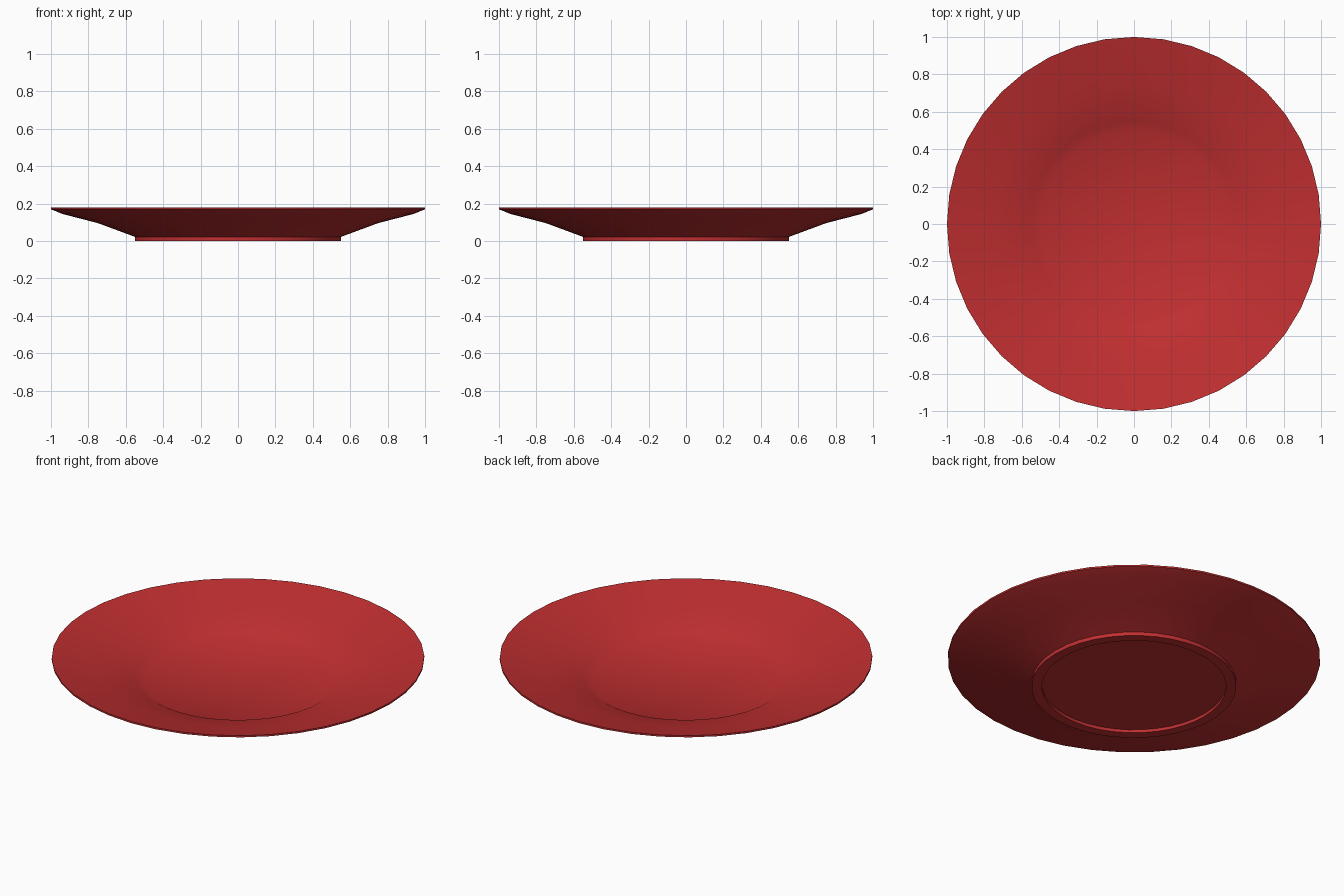
import bpy, bmesh, math

if "Cube" in bpy.data.objects:
    bpy.data.objects.remove(bpy.data.objects["Cube"])

# Colour
red = bpy.data.materials.new("glazed red")
red.diffuse_color = (0.53, 0.028, 0.03, 1)
red.use_nodes = True
red.node_tree.nodes["Principled BSDF"].inputs["Base Color"].default_value = red.diffuse_color

# Plate profile (radius, height): underside recess, foot ring, flare, rim, well
profile = [(0, 0.018), (0.495, 0.018), (0.495, 0), (0.55, 0), (0.55, 0.022),
           (0.75, 0.096), (0.94, 0.145), (1.0, 0.17), (1.0, 0.18),
           (0.93, 0.163), (0.75, 0.116), (0.55, 0.063), (0.50, 0.036), (0, 0.036)]

bm = bmesh.new()
verts = [bm.verts.new((r, 0, z)) for r, z in profile]
edges = [bm.edges.new(pair) for pair in zip(verts, verts[1:])]
bmesh.ops.spin(bm, geom=verts + edges, cent=(0, 0, 0), axis=(0, 0, 1),
               angle=math.tau, steps=40, use_merge=False)
bmesh.ops.remove_doubles(bm, verts=bm.verts, dist=0.0005)
bmesh.ops.recalc_face_normals(bm, faces=bm.faces)

mesh = bpy.data.meshes.new("plate")
bm.to_mesh(mesh)
bm.free()
mesh.materials.append(red)
plate = bpy.data.objects.new("plate", mesh)
bpy.context.collection.objects.link(plate)
bpy.context.view_layer.objects.active = plate
plate.select_set(True)
bpy.ops.object.shade_smooth_by_angle(angle=math.radians(35))
